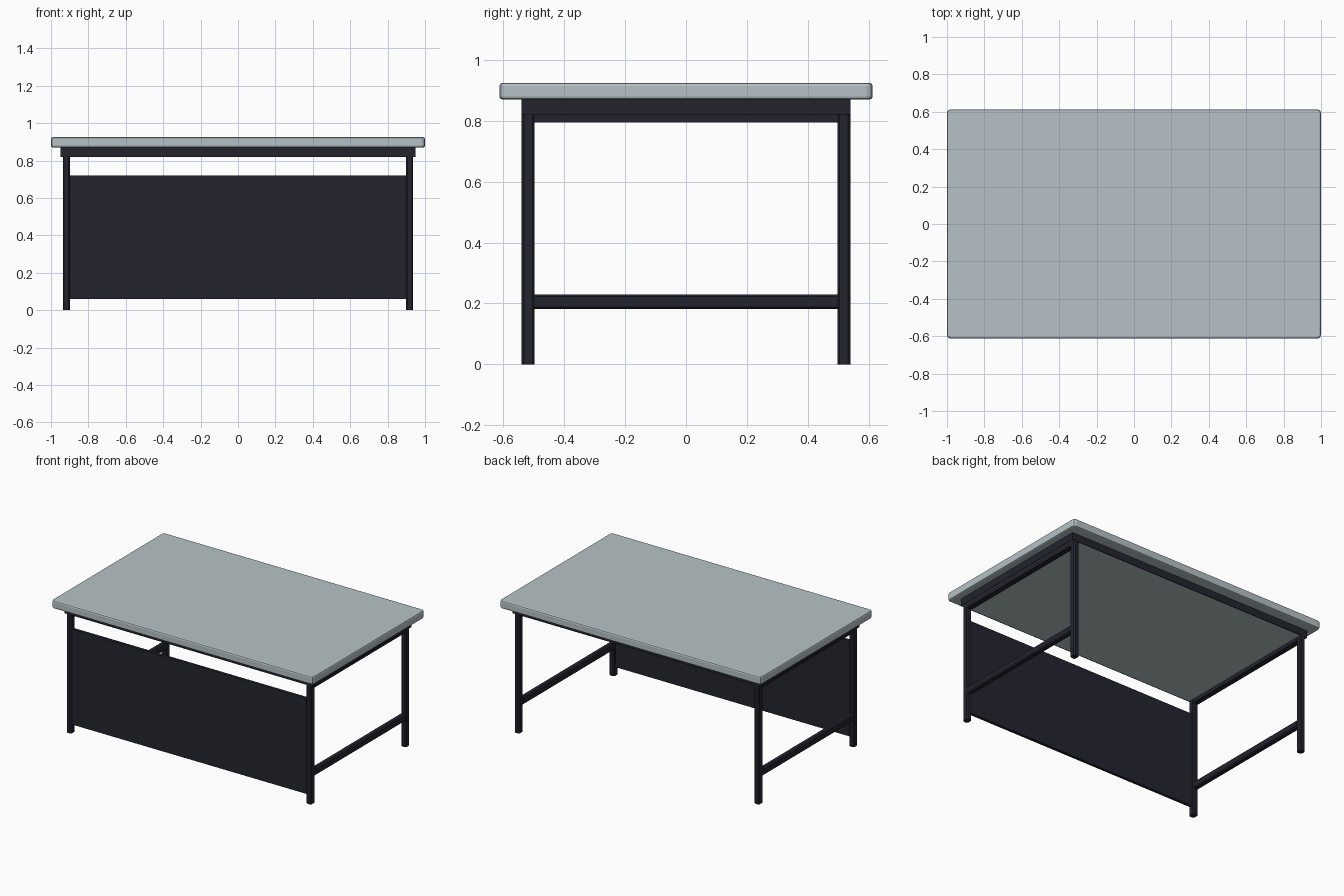
import bpy, bmesh

if "Cube" in bpy.data.objects:
    bpy.data.objects.remove(bpy.data.objects["Cube"])


def material(name, rgb):
    m = bpy.data.materials.new(name)
    m.diffuse_color = (*rgb, 1)
    m.use_nodes = True
    m.node_tree.nodes["Principled BSDF"].inputs["Base Color"].default_value = m.diffuse_color
    return m


GREY = material("pale grey laminate", (0.47, 0.54, 0.57))
DARK = material("dark metal", (0.017, 0.017, 0.028))


def box(name, lo, hi, mat, axis=None, bevel=0.0, segments=1):
    """Box between two corners; edges running along `axis` can be bevelled."""
    bm = bmesh.new()
    bmesh.ops.create_cube(bm, size=1)
    for v in bm.verts:
        v.co = [(a + b) / 2 + c * (b - a) for a, b, c in zip(lo, hi, v.co)]
    if axis is not None:
        bevel_edges(bm, axis, bevel, segments)
    return finish(name, bm, mat)


def bevel_edges(bm, axis, width, segments):
    edges = []
    for e in bm.edges:
        d = (e.verts[0].co - e.verts[1].co).normalized()
        if abs(d[axis]) > 0.99:
            edges.append(e)
    bmesh.ops.bevel(bm, geom=edges, offset=width, segments=segments,
                    profile=0.5, affect='EDGES')


def finish(name, bm, mat):
    me = bpy.data.meshes.new(name)
    bmesh.ops.recalc_face_normals(bm, faces=bm.faces)
    bm.to_mesh(me)
    bm.free()
    me.materials.append(mat)
    ob = bpy.data.objects.new(name, me)
    bpy.context.collection.objects.link(ob)
    return ob


# Tabletop: softened corners, rounded edges
top = box("tabletop", (-1, -0.613, 0.87), (1, 0.613, 0.925), GREY, 2, 0.02, 2)
mod = top.modifiers.new("edge rounding", 'BEVEL')
mod.width = 0.01
mod.segments = 2
mod.limit_method = 'ANGLE'
mod.angle_limit = 1.2

# Apron frame under the top, with a pale underside
for s, side in ((-1, "front"), (1, "back")):
    y = sorted((s * 0.54, s * 0.534))
    box(side + "_apron", (-0.95, y[0], 0.82), (0.95, y[1], 0.87), DARK)
for s, side in ((-1, "left"), (1, "right")):
    x = sorted((s * 0.95, s * 0.944))
    box(side + "_apron", (x[0], -0.534, 0.82), (x[1], 0.534, 0.87), DARK)
box("underside_board", (-0.944, -0.534, 0.82), (0.944, 0.534, 0.87), GREY)

# Legs and side rails
for s, side in ((-1, "left"), (1, "right")):
    x0, x1 = sorted((s * 0.898, s * 0.936))
    for t, end in ((-1, "front"), (1, "back")):
        y0, y1 = sorted((t * 0.497, t * 0.54))
        box(f"{end}_{side}_leg", (x0, y0, 0), (x1, y1, 0.82), DARK, 2, 0.007)
    box(side + "_upper_rail", (x0, -0.5, 0.795), (x1, 0.5, 0.82), DARK)
    box(side + "_lower_rail", (x0, -0.5, 0.182), (x1, 0.5, 0.23), DARK, 1, 0.007)

# Front modesty panel
box("front_panel", (-0.9, -0.53, 0.06), (0.9, -0.51, 0.72), DARK)
